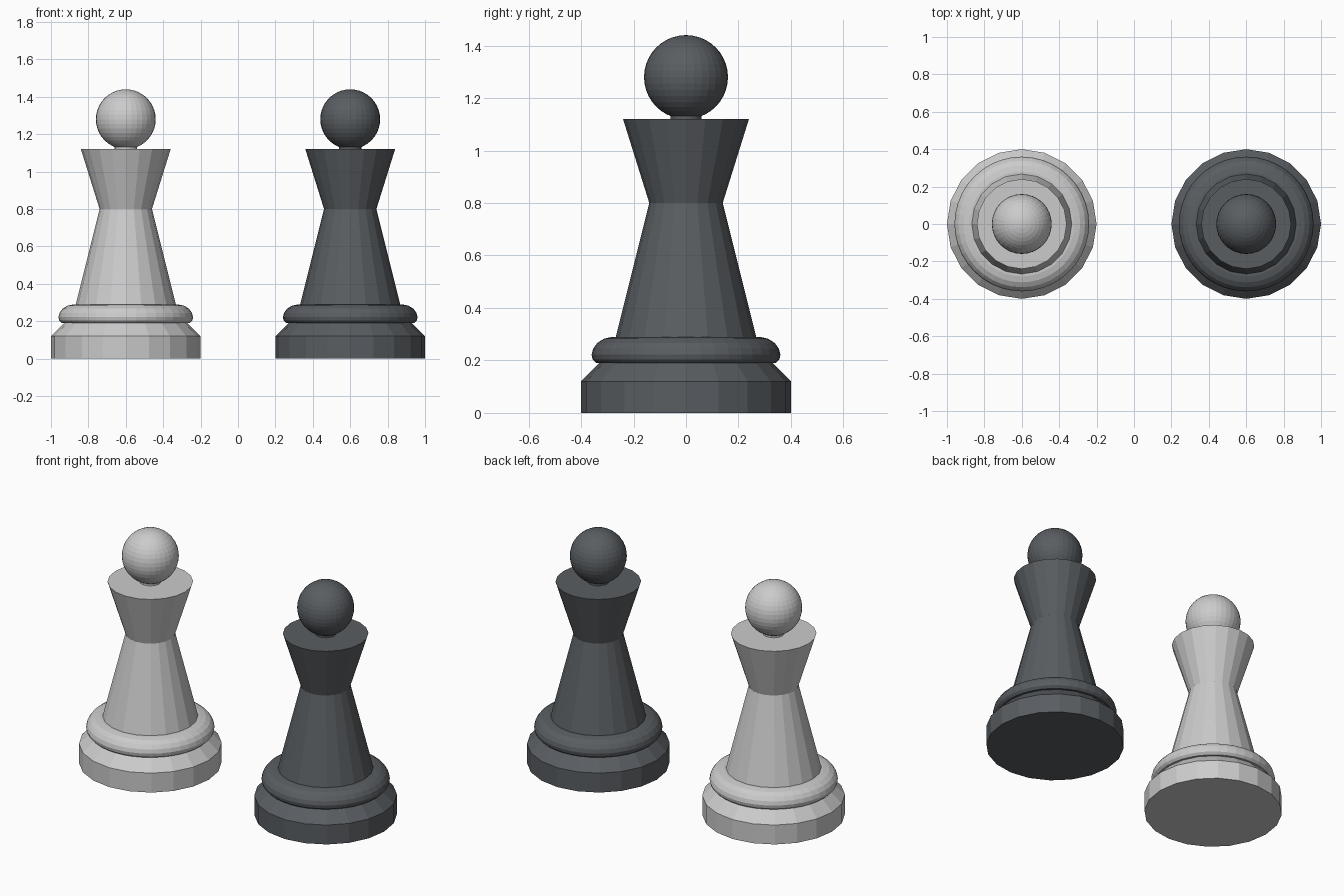
import bpy, bmesh
from math import cos, sin, tau, radians

if "Cube" in bpy.data.objects:
    bpy.data.objects.remove(bpy.data.objects["Cube"])

def lathe(name, profile, sides, x, mat, smooth=False):
    """Spin an (r, z) profile about the vertical axis and cap both ends."""
    bm = bmesh.new()
    rings = [[bm.verts.new((r * cos(tau * i / sides), r * sin(tau * i / sides), z))
              for i in range(sides)] for r, z in profile]
    for a, b in zip(rings, rings[1:]):
        for i in range(sides):
            j = (i + 1) % sides
            bm.faces.new((a[i], a[j], b[j], b[i]))
    bm.faces.new(rings[0][::-1])
    bm.faces.new(rings[-1])
    me = bpy.data.meshes.new(name)
    bm.to_mesh(me)
    bm.free()
    return place(name, me, x, 0, mat, smooth)

def place(name, me, x, z, mat, smooth):
    ob = bpy.data.objects.new(name, me)
    ob.location = (x, 0, z)
    bpy.context.collection.objects.link(ob)
    if mat:
        me.materials.append(mat)
    if smooth:
        bpy.context.view_layer.objects.active = ob
        bpy.ops.object.select_all(action='DESELECT')
        ob.select_set(True)
        bpy.ops.object.shade_smooth_by_angle(angle=radians(35))
    return ob

def ball(name, radius, x, z, mat):
    bm = bmesh.new()
    bmesh.ops.create_uvsphere(bm, u_segments=32, v_segments=20, radius=radius)
    me = bpy.data.meshes.new(name)
    bm.to_mesh(me)
    bm.free()
    return place(name, me, x, z, mat, False)

def piece(tone, x, mat):
    # Faceted foot with a sloped shoulder
    lathe(tone + "_base", [(.40, 0), (.40, .12), (.33, .19)], 20, x, mat)
    # Rounded ring with a flattened underside
    lathe(tone + "_ring", [(.325, .19), (.342, .19), (.356, .204), (.36, .222), (.354, .245),
                           (.338, .267), (.312, .283), (.28, .29), (.25, .29)], 40, x, mat)
    # Tapered body flaring out into the collar
    lathe(tone + "_body", [(.27, .28), (.14, .80), (.24, 1.12)], 20, x, mat)
    # Short neck and head
    lathe(tone + "_neck", [(.06, 1.11), (.06, 1.16)], 20, x, mat)
    ball(tone + "_head", .16, x, 1.28, mat)

dark = bpy.data.materials.new("dark_grey")
dark.diffuse_color = (.10, .11, .12, 1)
dark.use_nodes = True
dark.node_tree.nodes["Principled BSDF"].inputs["Base Color"].default_value = dark.diffuse_color

piece("light", -.6, None)
piece("dark", .6, dark)
